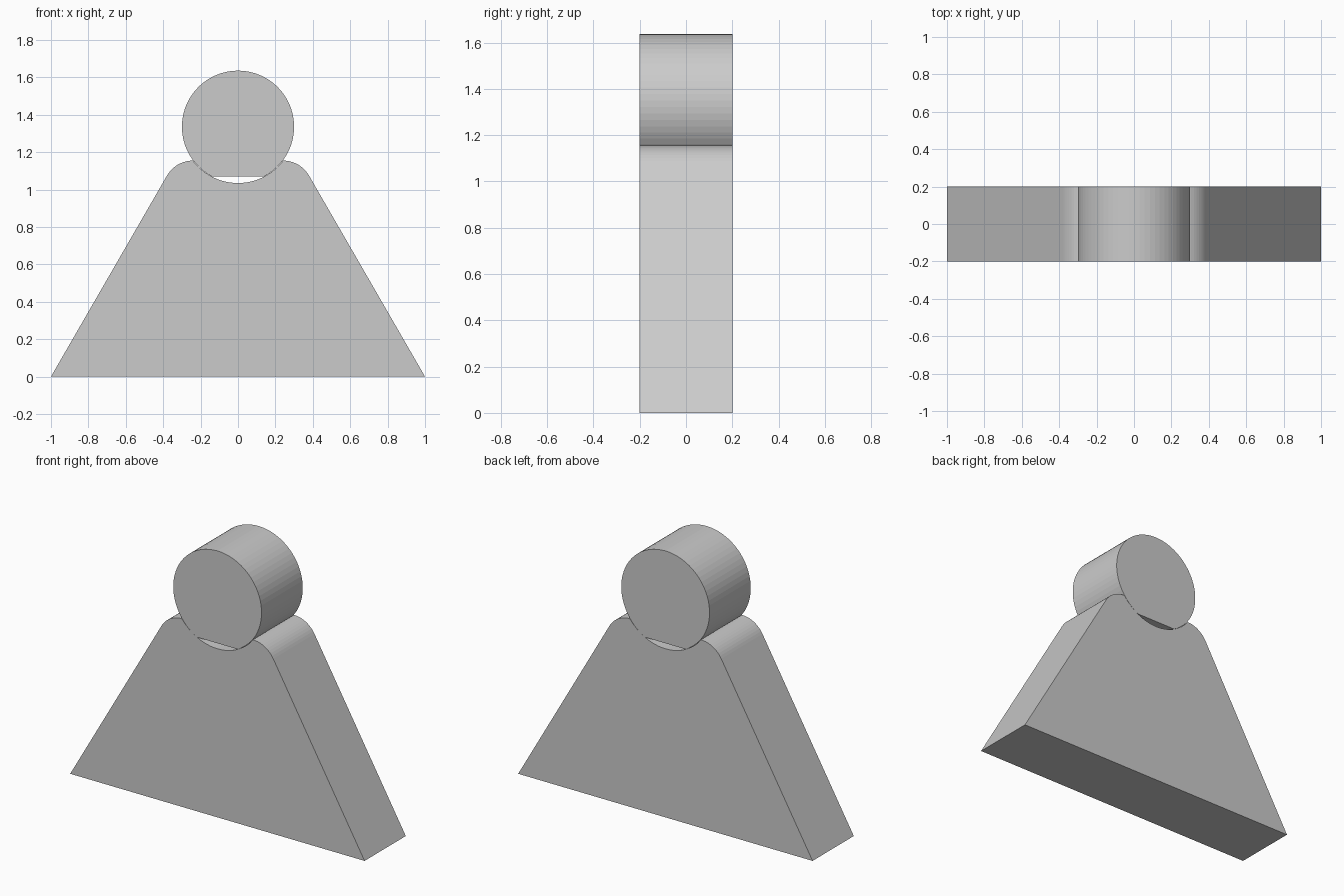
import bpy
import bmesh
from math import cos, sin, asin, atan2, pi, radians

cube = bpy.data.objects.get("Cube")
if cube:
    bpy.data.objects.remove(cube, do_unlink=True)

DEPTH = 0.4
HEAD_Z, HEAD_R = 1.336, 0.3
CHIN_Z = 1.069


def arc(cx, cz, r, start, end, steps):
    """Points along an arc in the x-z plane."""
    angles = [start + (end - start) * i / steps for i in range(steps + 1)]
    return [(cx + r * cos(a), cz + r * sin(a)) for a in angles]


def slab(name, outline):
    """Extrude a closed x-z outline through the shared depth."""
    bm = bmesh.new()
    verts = [bm.verts.new((x, -DEPTH / 2, z)) for x, z in outline]
    face = bm.faces.new(verts)
    result = bmesh.ops.extrude_face_region(bm, geom=[face])
    moved = [v for v in result["geom"] if isinstance(v, bmesh.types.BMVert)]
    bmesh.ops.translate(bm, verts=moved, vec=(0, DEPTH, 0))
    bmesh.ops.recalc_face_normals(bm, faces=bm.faces)
    mesh = bpy.data.meshes.new(name)
    bm.to_mesh(mesh)
    bm.free()
    obj = bpy.data.objects.new(name, mesh)
    bpy.context.collection.objects.link(obj)
    return obj


# Body: sloping sides, rounded shoulders and a round seat for the head
shoulder_r, shoulder_x, shoulder_z = 0.16, 0.241, 0.995
right_shoulder = arc(-shoulder_x, shoulder_z, shoulder_r, radians(150), pi / 2, 10)
left_shoulder = [(-x, z) for x, z in reversed(right_shoulder)]
seat_z, seat_r = HEAD_Z + 0.002, 0.303
rim = atan2(shoulder_z + shoulder_r - seat_z, shoulder_x)
seat = arc(0, seat_z, seat_r, -pi - rim, rim, 24)
slab("body", [(-1, 0)] + right_shoulder + seat[1:-1] + left_shoulder + [(1, 0)])

# Head: thick disc with a flat chin above the seat
chin = asin((CHIN_Z - HEAD_Z) / HEAD_R)
slab("head", arc(0, HEAD_Z, HEAD_R, chin, pi - chin, 56))
